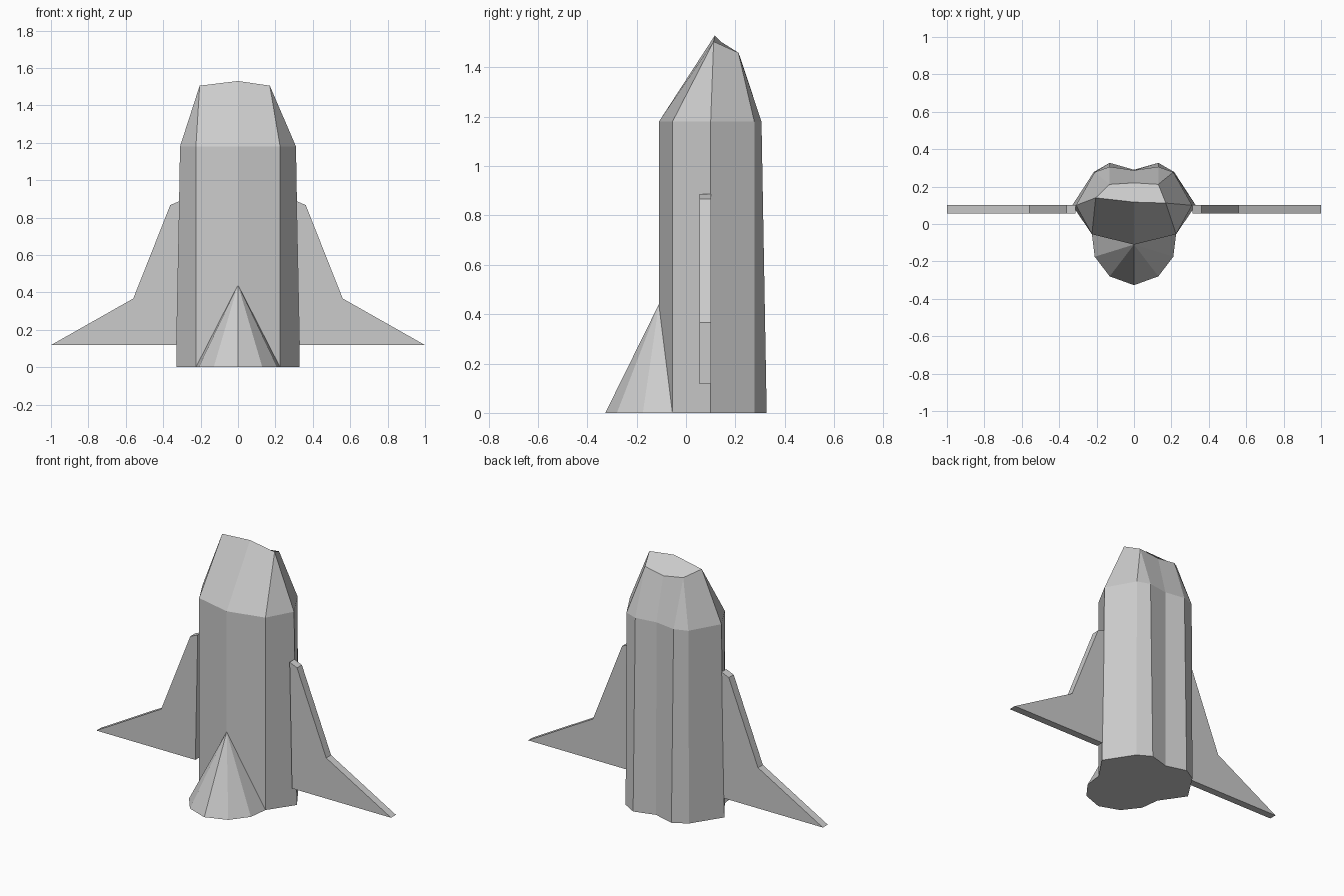
import bpy
import bmesh

cube = bpy.data.objects.get("Cube")
if cube:
    bpy.data.objects.remove(cube, do_unlink=True)

grey = bpy.data.materials.new("light grey")
grey.use_nodes = True
grey.diffuse_color = (0.6, 0.6, 0.6, 1)
grey.node_tree.nodes["Principled BSDF"].inputs["Base Color"].default_value = (0.6, 0.6, 0.6, 1)


def finish(name, bm):
    """Clean the mesh and turn it into a flat-shaded object."""
    bmesh.ops.remove_doubles(bm, verts=bm.verts, dist=0.0005)
    bmesh.ops.recalc_face_normals(bm, faces=bm.faces)
    mesh = bpy.data.meshes.new(name)
    bm.to_mesh(mesh)
    bm.free()
    mesh.materials.append(grey)
    obj = bpy.data.objects.new(name, mesh)
    bpy.context.collection.objects.link(obj)
    return obj


def mirrored_ring(half, z):
    """Full outline from its +x half, which starts and ends on x = 0."""
    return [(x, y, z) for x, y in half] + [(-x, y, z) for x, y in half[-2:0:-1]]


def loft(name, rings):
    """Skin between rings of equal length and cap both ends."""
    bm = bmesh.new()
    loops = [[bm.verts.new(p) for p in ring] for ring in rings]
    for low, high in zip(loops, loops[1:]):
        for i in range(len(low)):
            j = (i + 1) % len(low)
            bm.faces.new((low[i], low[j], high[j], high[i]))
    bm.faces.new(loops[0])
    bm.faces.new(loops[-1])
    return finish(name, bm)


# Hull: tapering shaft with a grooved back, then a slanted, slightly lopsided nose
base = mirrored_ring([(0, -0.11), (0.225, -0.055), (0.33, 0.1),
                      (0.215, 0.278), (0.13, 0.327), (0, 0.29)], 0)
shoulder = mirrored_ring([(0, -0.11), (0.225, -0.055), (0.31, 0.1),
                          (0.21, 0.277), (0.13, 0.306), (0, 0.287)], 1.18)
peak, tip_left, tip_right = (0, 0.117, 1.53), (0.17, 0.112, 1.505), (-0.205, 0.14, 1.505)
rear_left, rear_mid, rear_right = (0.13, 0.212, 1.46), (0, 0.22, 1.44), (-0.13, 0.212, 1.46)
nose = [peak, tip_left, tip_left, rear_left, rear_left, rear_mid,
        rear_right, rear_right, tip_right, tip_right]
loft("hull", [base, shoulder, nose])

# Half-cone fairing at the foot of the front
foot = mirrored_ring([(0, -0.327), (0.13, -0.28), (0.21, -0.175),
                      (0.225, -0.055), (0, -0.11)], 0)
loft("front_fairing", [foot, [(0, -0.11, 0.44)] * len(foot)])

# Swept wings
outline = [(0.328, 0.118), (1, 0.118), (0.56, 0.367), (0.362, 0.867), (0.312, 0.888)]
for side, sign in (("left", 1), ("right", -1)):
    loft(side + "_wing", [[(sign * x, y, z) for x, z in outline] for y in (0.055, 0.102)])
